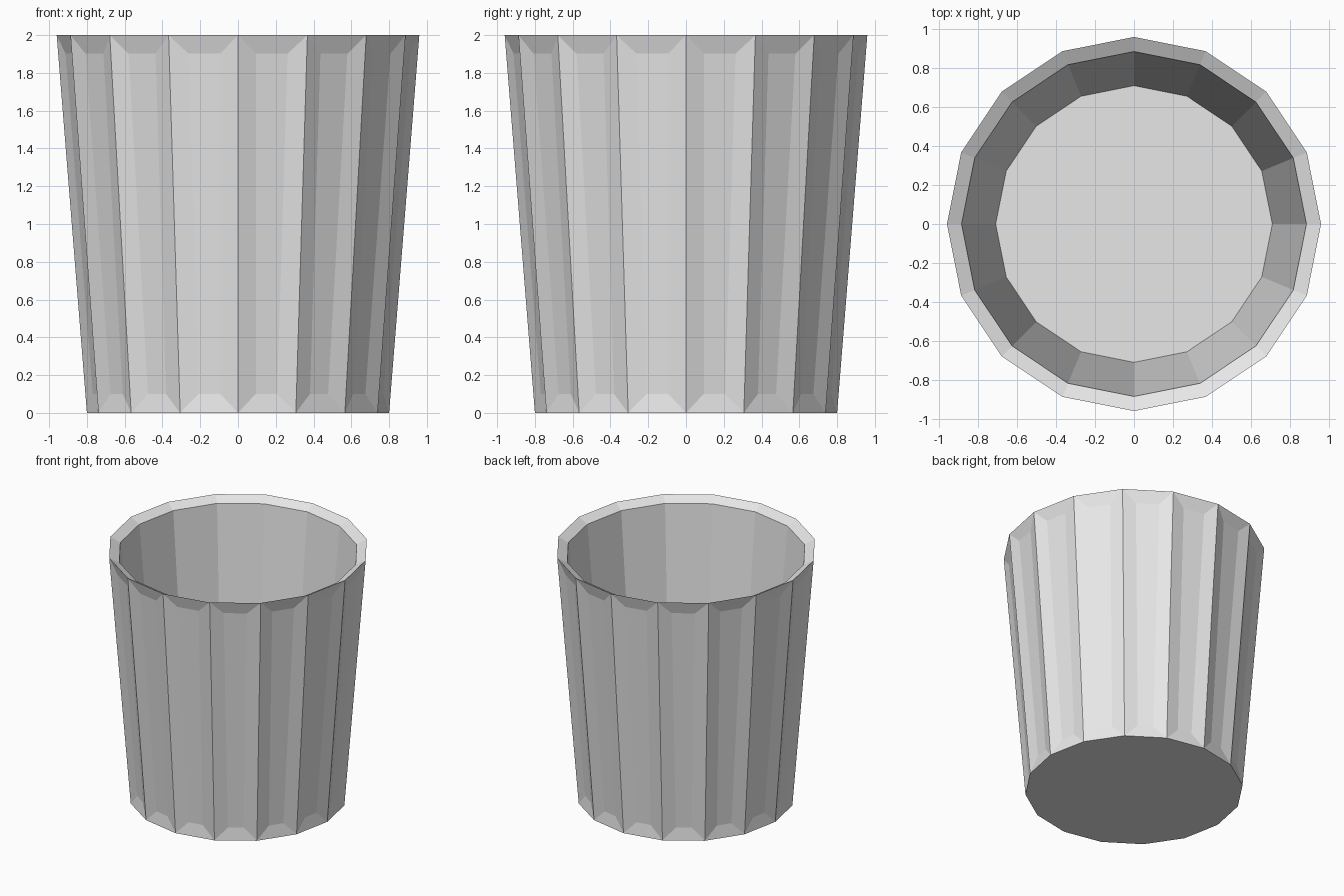
import bpy
import bmesh
from math import cos, sin, tau

SIDES = 16

cube = bpy.data.objects.get("Cube")
if cube:
    bpy.data.objects.remove(cube, do_unlink=True)

# Plain light grey for the whole cup
grey = bpy.data.materials.new("light_grey")
grey.use_nodes = True
colour = (0.8, 0.8, 0.8, 1)
grey.diffuse_color = colour
grey.node_tree.nodes["Principled BSDF"].inputs["Base Color"].default_value = colour

bm = bmesh.new()


def ring(radius, z):
    return [bm.verts.new((radius * cos(tau * i / SIDES), radius * sin(tau * i / SIDES), z))
            for i in range(SIDES)]


def bridge(lower, upper):
    return [bm.faces.new((lower[i], lower[(i + 1) % SIDES],
                          upper[(i + 1) % SIDES], upper[i]))
            for i in range(SIDES)]


# Profile: base edge, rim, sloped lip, inner floor
base = ring(0.8, 0)
rim = ring(0.96, 2)
lip = ring(0.885, 1.96)
floor = ring(0.71, 0.1)

panels = bridge(base, rim)
bridge(rim, lip)
bridge(lip, floor)
bm.faces.new(base[::-1])
bm.faces.new(floor)
bm.normal_update()

# Shallow recessed panel on every outer side
bmesh.ops.inset_individual(bm, faces=panels, thickness=0.1, depth=-0.02,
                           use_even_offset=True)

mesh = bpy.data.meshes.new("fluted_cup")
bm.to_mesh(mesh)
bm.free()
mesh.materials.append(grey)
cup = bpy.data.objects.new("fluted_cup", mesh)
bpy.context.collection.objects.link(cup)
